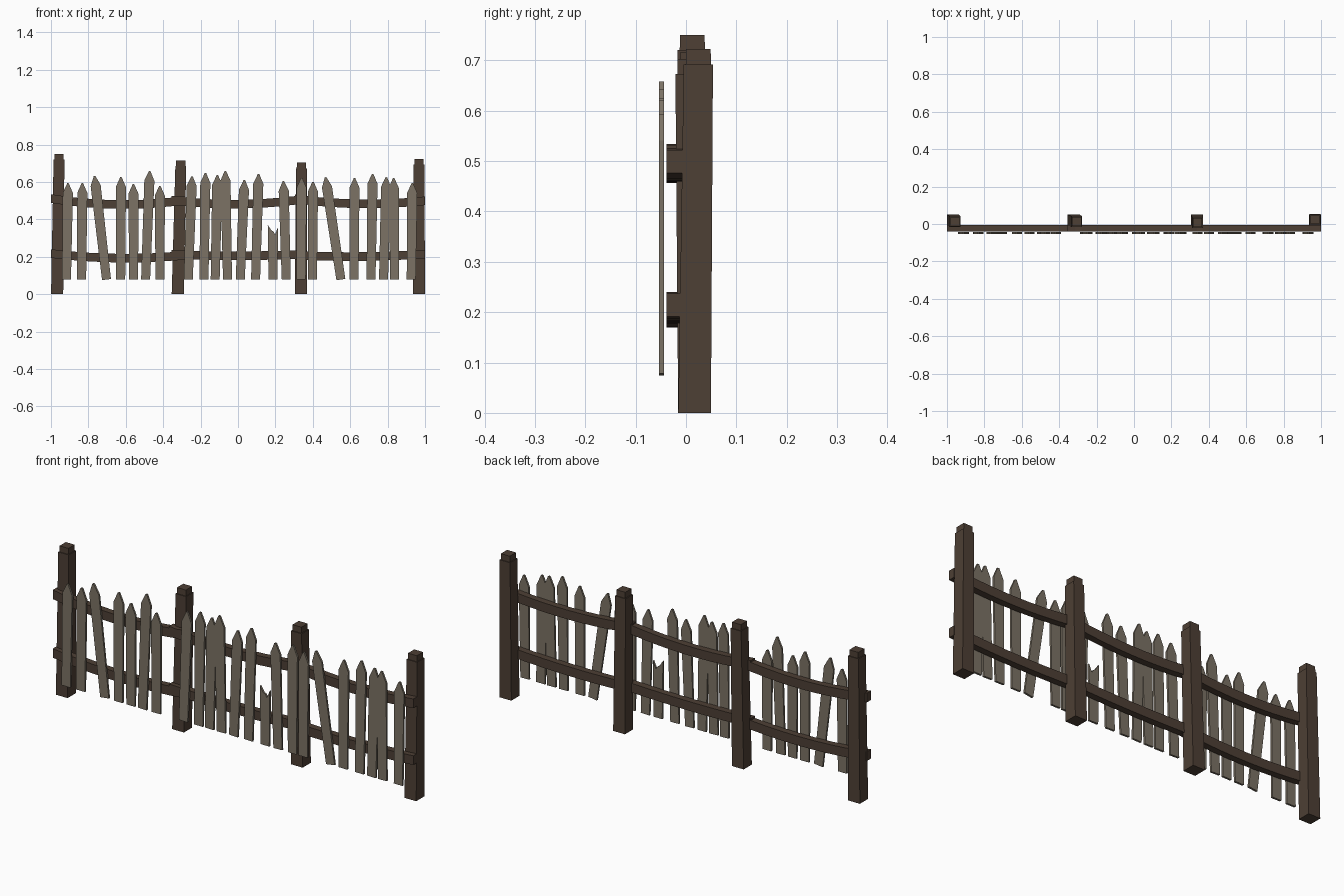
import bpy, bmesh
from mathutils import Vector


def material(name, rgb):
    m = bpy.data.materials.new(name)
    m.diffuse_color = (*rgb, 1)
    return m


DARK = material("dark_wood", (0.075, 0.05, 0.035))
GREY = material("weathered_wood", (0.2, 0.17, 0.13))


def make_object(name, bm, mat):
    bmesh.ops.recalc_face_normals(bm, faces=bm.faces)
    me = bpy.data.meshes.new(name)
    bm.to_mesh(me)
    bm.free()
    me.materials.append(mat)
    bpy.context.collection.objects.link(bpy.data.objects.new(name, me))


def loft(bm, rings):
    """Closed skin through rings of equal vertex count."""
    rings = [[bm.verts.new(p) for p in r] for r in rings]
    n = len(rings[0])
    for a, b in zip(rings, rings[1:]):
        for i in range(n):
            j = (i + 1) % n
            bm.faces.new((a[i], a[j], b[j], b[i]))
    bm.faces.new(rings[0])
    bm.faces.new(rings[-1])


def square(x, y, z, w):
    h = w / 2
    return [(x - h, y - h, z), (x + h, y - h, z), (x + h, y + h, z), (x - h, y + h, z)]


# Leaning posts with a small cap: bottom x, top x, top y, height
posts = [(-0.967, -0.957, 0.0125, 0.75), (-0.322, -0.306, 0.013, 0.715),
         (0.337, 0.339, 0.008, 0.703), (0.967, 0.968, 0.0245, 0.722)]
for i, (xb, xt, yt, h) in enumerate(posts):
    bm = bmesh.new()
    s = h - 0.03
    loft(bm, [square(xb, 0.017, 0, 0.065), square(xt, yt, s, 0.058),
              square(xt, yt, s, 0.05), square(xt, yt, h, 0.049)])
    make_object(f"post_{i + 1}", bm, DARK)

# Sagging rails: start x, end x, start z, end z, sag
rails = [(-1.0, -0.28, 0.511, 0.502, 0.027), (-0.355, 0.365, 0.502, 0.509, 0.024),
         (0.305, 1.0, 0.509, 0.499, 0.021),
         (-1.0, -0.28, 0.217, 0.208, 0.02), (-0.355, 0.365, 0.212, 0.214, 0.008),
         (0.305, 1.0, 0.208, 0.214, 0.01)]
for i, (x0, x1, z0, z1, sag) in enumerate(rails):
    bm = bmesh.new()
    rings = []
    for k in range(11):
        t = k / 10
        x, z = x0 + (x1 - x0) * t, z0 + (z1 - z0) * t - sag * 4 * t * (1 - t)
        rings.append([(x, -0.039, z - 0.023), (x, -0.006, z - 0.023),
                      (x, -0.006, z + 0.023), (x, -0.039, z + 0.023)])
    loft(bm, rings)
    make_object(f"{'upper' if i < 3 else 'lower'}_rail_{i % 3 + 1}", bm, DARK)


# Pickets: bottom x, tip x, tip height (the one ending low is snapped off)
pickets = [(-0.917, -0.909, 0.593), (-0.836, -0.832, 0.593), (-0.703, -0.767, 0.632),
           (-0.627, -0.626, 0.625), (-0.558, -0.559, 0.588), (-0.494, -0.472, 0.658),
           (-0.417, -0.418, 0.578), (-0.266, -0.246, 0.63), (-0.182, -0.174, 0.647),
           (-0.122, -0.11, 0.636), (-0.056, -0.068, 0.658), (0.012, 0.034, 0.61),
           (0.094, 0.11, 0.642), (0.187, 0.187, 0.37), (0.258, 0.243, 0.604),
           (0.338, 0.34, 0.62), (0.398, 0.401, 0.6), (0.55, 0.468, 0.625),
           (0.62, 0.623, 0.62), (0.711, 0.72, 0.642), (0.778, 0.793, 0.625),
           (0.838, 0.832, 0.62), (0.926, 0.932, 0.593)]
for i, (xb, xt, h) in enumerate(pickets):
    base = Vector((xb, 0, 0.078))
    up = Vector((xt, 0, h)) - base
    L = up.length
    up.normalize()
    side = Vector((up.z, 0, -up.x))
    broken = h < 0.5
    if broken:
        top = [(0.027, L - 0.012), (0.011, L - 0.05), (0.002, L - 0.035),
               (-0.008, L - 0.03), (-0.028, L)]
    else:
        top = [(0.027, L - 0.052), (0.004, L), (-0.004, L), (-0.027, L - 0.052)]
    outline = [(-0.024, 0), (0.024, 0)] + top
    pts = [base + side * u + up * v for u, v in outline]
    bm = bmesh.new()
    loft(bm, [[(p.x, y, p.z) for p in pts] for y in (-0.054, -0.044)])
    make_object("broken_picket" if broken else f"picket_{i + 1}", bm, GREY)
